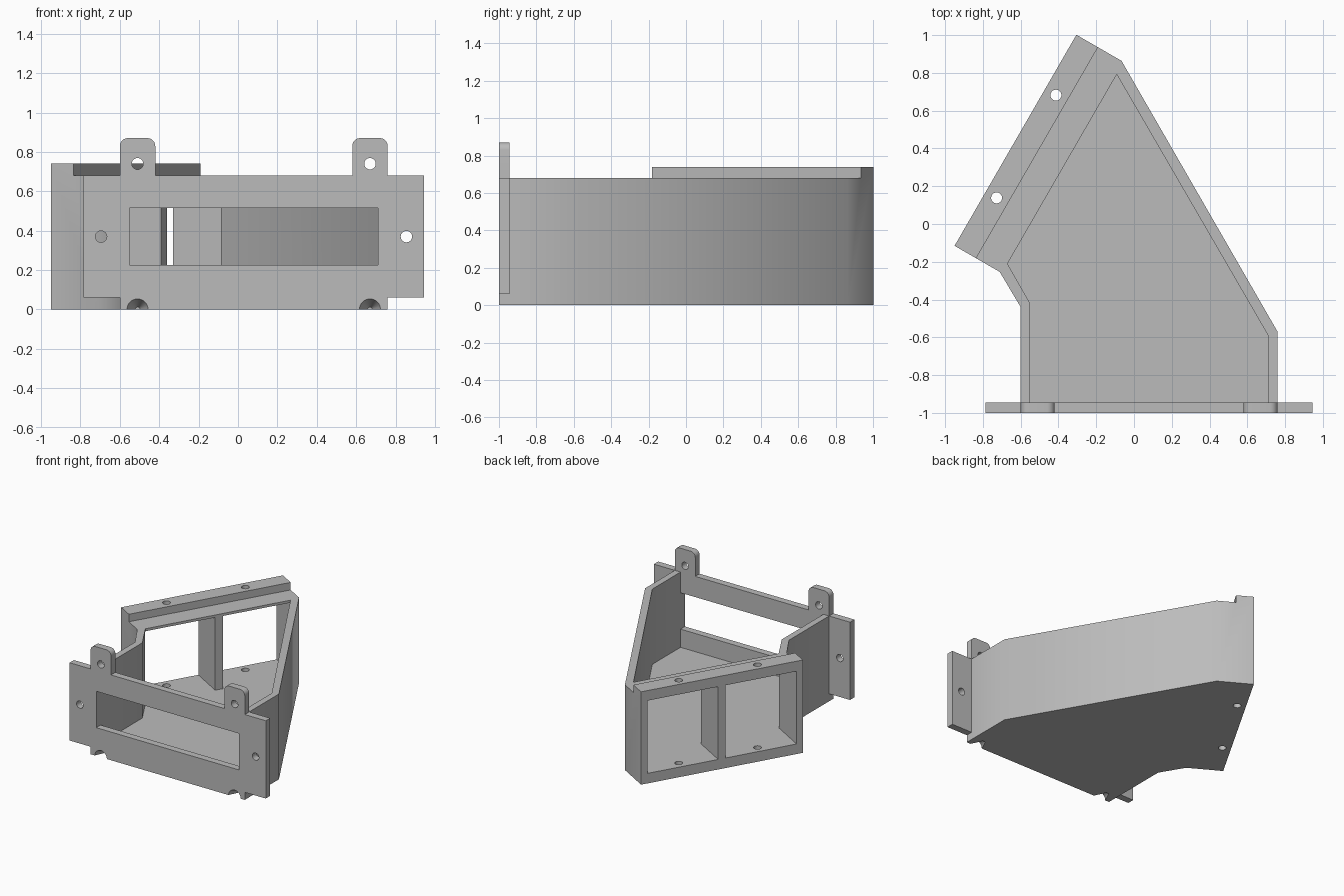
import bpy, bmesh, math
from mathutils import Matrix, Vector

if "Cube" in bpy.data.objects:
    bpy.data.objects.remove(bpy.data.objects["Cube"], do_unlink=True)

grey = bpy.data.materials.new("matte_grey")
grey.use_nodes = True
grey.diffuse_color = (0.5, 0.5, 0.5, 1)
grey.node_tree.nodes["Principled BSDF"].inputs["Base Color"].default_value = (0.5, 0.5, 0.5, 1)

CX = 0.08                      # centre line of the front plate
WALL_TOP, FLOOR_TOP = 0.68, 0.08
PLATE_BACK = -0.945


def add_object(name, bm):
    bmesh.ops.recalc_face_normals(bm, faces=bm.faces)
    mesh = bpy.data.meshes.new(name)
    bm.to_mesh(mesh)
    bm.free()
    mesh.materials.append(grey)
    obj = bpy.data.objects.new(name, mesh)
    bpy.context.collection.objects.link(obj)
    return obj


def prism(name, points, depth):
    """Extrude a closed loop of 3D points along a vector."""
    bm = bmesh.new()
    face = bm.faces.new([bm.verts.new(p) for p in points])
    top = bmesh.ops.extrude_face_region(bm, geom=[face])["geom"]
    bmesh.ops.translate(bm, vec=Vector(depth),
                        verts=[v for v in top if isinstance(v, bmesh.types.BMVert)])
    return add_object(name, bm)


def upright(name, outline, z0, z1):
    return prism(name, [(x, y, z0) for x, y in outline], (0, 0, z1 - z0))


def cone(name, centre, r1, r2, length, turn=0):
    bm = bmesh.new()
    bmesh.ops.create_cone(bm, cap_ends=True, segments=32, radius1=r1, radius2=r2, depth=length,
                          matrix=Matrix.Translation(centre) @ Matrix.Rotation(turn, 4, 'X'))
    return add_object(name, bm)


def cut(target, cutter):
    mod = target.modifiers.new("cut", 'BOOLEAN')
    mod.operation, mod.solver, mod.object = 'DIFFERENCE', 'EXACT', cutter
    bpy.context.view_layer.objects.active = target
    bpy.ops.object.modifier_apply(modifier=mod.name)
    bpy.data.objects.remove(cutter, do_unlink=True)


def rear(n, t):
    """Plan position in the angled rear frame: n inward, t along the frame."""
    c, s = math.cos(math.radians(30)), 0.5
    return (c * n + s * t, -s * n + c * t)


def rear_box(name, n0, n1, t0, t1, z0, z1):
    return upright(name, [rear(n0, t0), rear(n1, t0), rear(n1, t1), rear(n0, t1)], z0, z1)


# Angled body: solid outline, then lowered rim, cavity and rear openings
R_OUT, R_STEP, R_IN = -0.765, -0.633, -0.475
T0, T1 = -0.575, 0.715
body = upright("angled_body", [
    (-0.6, PLATE_BACK), (0.76, PLATE_BACK), (0.76, -0.57), rear(-0.489, T1),
    rear(R_OUT, T1), rear(R_OUT, T0), rear(-0.489, T0), (-0.6, -0.44)], 0, 0.74)
cut(body, rear_box("rim_cutter", R_STEP, 3, -3, 3, WALL_TOP, 1))
cut(body, upright("cavity_cutter", [
    (-0.55, -1.1), (0.71, -1.1), (0.71, -0.59), rear(R_IN, 0.64),
    rear(R_IN, -0.517), (-0.55, -0.42)], FLOOR_TOP, 1))
for t0, t1 in ((-0.525, 0.04), (0.10, 0.665)):
    cut(body, rear_box("opening_cutter", -1, R_IN + 0.01, t0, t1, FLOOR_TOP, 0.66))
for t in (-0.244, 0.384):
    x, y = rear(-0.699, t)
    cut(body, cone("rear_hole_cutter", (x, y, 0.4), 0.029, 0.029, 1.4))

# Front plate: half profile with a rounded tab, mirrored about its centre line
r = 0.04
half = [(0.68, 0), (0.68, 0.06), (0.865, 0.06), (0.865, WALL_TOP), (0.68, WALL_TOP)]
for cx, start in ((0.68 - r, 0), (0.5 + r, 90)):
    for i in range(7):
        a = math.radians(start + 15 * i)
        half.append((cx + r * math.cos(a), 0.87 - r + r * math.sin(a)))
half.append((0.5, WALL_TOP))
outline = half + [(-x, z) for x, z in reversed(half)]
plate = prism("front_plate", [(CX + x, -1, z) for x, z in outline], (0, PLATE_BACK + 1, 0))
window = [(-0.63, 0.225), (0.63, 0.225), (0.63, 0.515), (-0.63, 0.515)]
cut(plate, prism("window_cutter", [(CX + x, -1.1, z) for x, z in window], (0, 0.3, 0)))
for side in (-1, 1):
    for dx, z in ((0.59, 0.74), (0.775, 0.37)):
        cut(plate, cone("screw_hole_cutter", (CX + side * dx, -0.97, z), 0.029, 0.029, 0.2,
                        math.radians(90)))
    # Tapered screw notches along the bottom edge
    for part in (plate, body):
        cut(part, cone("notch_cutter", (CX + side * 0.59, -0.96, 0), 0.058, 0.012, 0.1,
                       math.radians(-90)))

for obj in (body, plate):
    bpy.ops.object.select_all(action='DESELECT')
    obj.select_set(True)
    bpy.context.view_layer.objects.active = obj
    bpy.ops.object.shade_smooth_by_angle(angle=math.radians(35))
